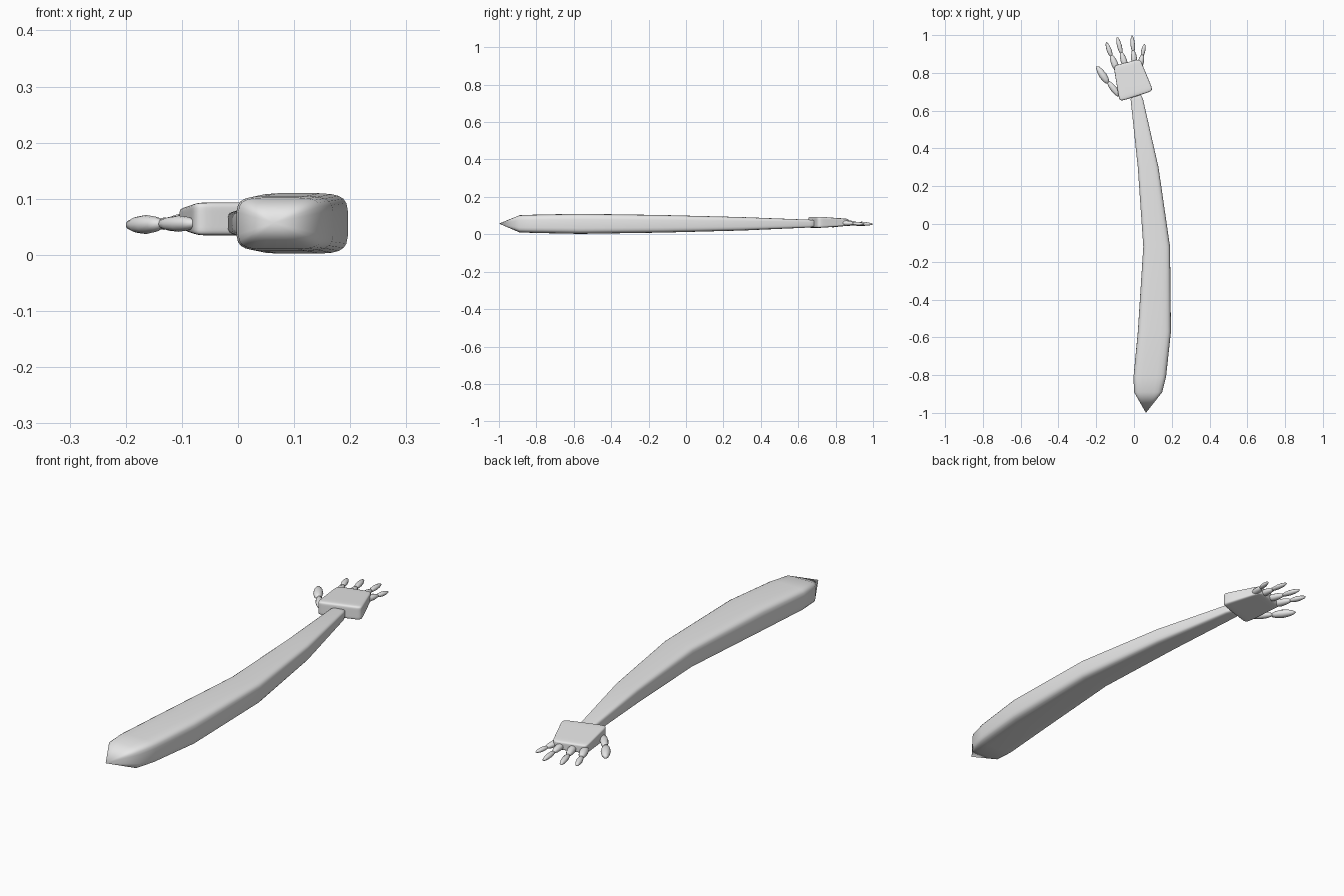
import bpy, bmesh, math
from mathutils import Vector

if "Cube" in bpy.data.objects:
    bpy.data.objects.remove(bpy.data.objects["Cube"])

skin = bpy.data.materials.new("plain grey")
skin.diffuse_color = (0.8, 0.8, 0.8, 1)
skin.use_nodes = True
skin.node_tree.nodes["Principled BSDF"].inputs["Base Color"].default_value = skin.diffuse_color


def finish(name, bm, angle=60):
    """Turn a bmesh into a smooth-shaded object."""
    bmesh.ops.recalc_face_normals(bm, faces=bm.faces)
    mesh = bpy.data.meshes.new(name)
    bm.to_mesh(mesh)
    bm.free()
    mesh.materials.append(skin)
    ob = bpy.data.objects.new(name, mesh)
    bpy.context.collection.objects.link(ob)
    bpy.ops.object.select_all(action='DESELECT')
    ob.select_set(True)
    bpy.context.view_layer.objects.active = ob
    bpy.ops.object.shade_smooth_by_angle(angle=math.radians(angle))
    return ob


def skin_rings(bm, rings, start, end):
    """Join rings of points into a tube closed by a point at each end."""
    loops = [[bm.verts.new(p) for p in r] for r in rings]
    n = len(loops[0])
    for a, b in zip(loops, loops[1:]):
        for i in range(n):
            j = (i + 1) % n
            bm.faces.new((a[i], a[j], b[j], b[i]))
    for loop, tip in ((loops[0], start), (loops[-1], end)):
        t = bm.verts.new(tip)
        for i in range(n):
            bm.faces.new((loop[i], loop[(i + 1) % n], t))


def rounded(c, power):
    return math.copysign(abs(c) ** power, c)


# Arm: rounded box sections (y, x left, x right, z low, z high)
sections = [
    (-0.89, 0.000, 0.150, 0.010, 0.102),
    (-0.81, -0.003, 0.170, 0.007, 0.105),
    (-0.57, 0.020, 0.196, 0.002, 0.110),
    (-0.12, 0.049, 0.191, 0.009, 0.103),
    (0.30, 0.020, 0.130, 0.020, 0.092),
    (0.66, -0.018, 0.048, 0.036, 0.078),
    (0.70, -0.012, 0.030, 0.042, 0.072),
]
rings = []
for y, x0, x1, z0, z1 in sections:
    ring = []
    for k in range(24):
        a = math.tau * (k + 0.5) / 24
        ring.append(((x0 + x1) / 2 + (x1 - x0) / 2 * rounded(math.cos(a), 0.42), y,
                     (z0 + z1) / 2 + (z1 - z0) / 2 * rounded(math.sin(a), 0.42)))
    rings.append(ring)
bm = bmesh.new()
skin_rings(bm, rings, (0.063, -1.0, 0.057), (0.008, 0.71, 0.057))
finish("arm", bm)

# Palm: tapered four-cornered block, softened by subdivision
wrist_l, wrist_r = Vector((-0.077, 0.648)), Vector((0.102, 0.705))
tip_l, tip_r = Vector((-0.108, 0.837)), Vector((0.032, 0.874))
bm = bmesh.new()
bmesh.ops.create_cube(bm, size=2)
bmesh.ops.subdivide_edges(bm, edges=bm.edges[:], cuts=2, use_grid_fill=True)
for v in bm.verts:
    u, t, h = (c if abs(c) > 0.9 else math.copysign(0.6, c) for c in v.co)
    s, f = (u + 1) / 2, (t + 1) / 2
    p = wrist_l.lerp(wrist_r, s).lerp(tip_l.lerp(tip_r, s), f)
    v.co = (p.x, p.y, 0.064 + h * (0.031 - 0.012 * f))
palm = finish("palm", bm, 180)
sub = palm.modifiers.new("soften", 'SUBSURF')
sub.levels = sub.render_levels = 2

# Fingers: chains of pointed oval segments (joints, z heights, radii)
fingers = {
    "thumb": [((-0.075, 0.675, 0.056), (-0.143, 0.760, 0.055), 0.017),
              ((-0.136, 0.744, 0.055), (-0.198, 0.836, 0.053), 0.020)],
    "index_finger": [((-0.085, 0.805, 0.060), (-0.123, 0.900, 0.056), 0.018),
                     ((-0.119, 0.885, 0.057), (-0.147, 0.963, 0.054), 0.013)],
    "middle_finger": [((-0.040, 0.820, 0.062), (-0.070, 0.915, 0.057), 0.017),
                      ((-0.066, 0.900, 0.058), (-0.090, 0.992, 0.054), 0.013)],
    "ring_finger": [((0.005, 0.830, 0.062), (-0.005, 0.925, 0.058), 0.016),
                    ((-0.003, 0.908, 0.058), (-0.011, 1.000, 0.054), 0.012)],
    "little_finger": [((0.027, 0.815, 0.062), (0.046, 0.902, 0.058), 0.016),
                      ((0.043, 0.886, 0.058), (0.056, 0.955, 0.055), 0.011)],
}
for name, segments in fingers.items():
    bm = bmesh.new()
    for a, b, r in segments:
        a, b = Vector(a), Vector(b)
        d = b - a
        side = d.cross(Vector((0, 0, 1))).normalized()
        up = side.cross(d).normalized()
        rings = []
        for t, w in ((0.05, 0.5), (0.2, 0.82), (0.45, 1.0), (0.7, 0.85), (0.9, 0.5)):
            rings.append([a + d * t + r * w * (side * math.cos(q) + 0.85 * up * math.sin(q))
                          for q in (math.tau * k / 12 for k in range(12))])
        skin_rings(bm, rings, a, b)
    finish(name, bm)
